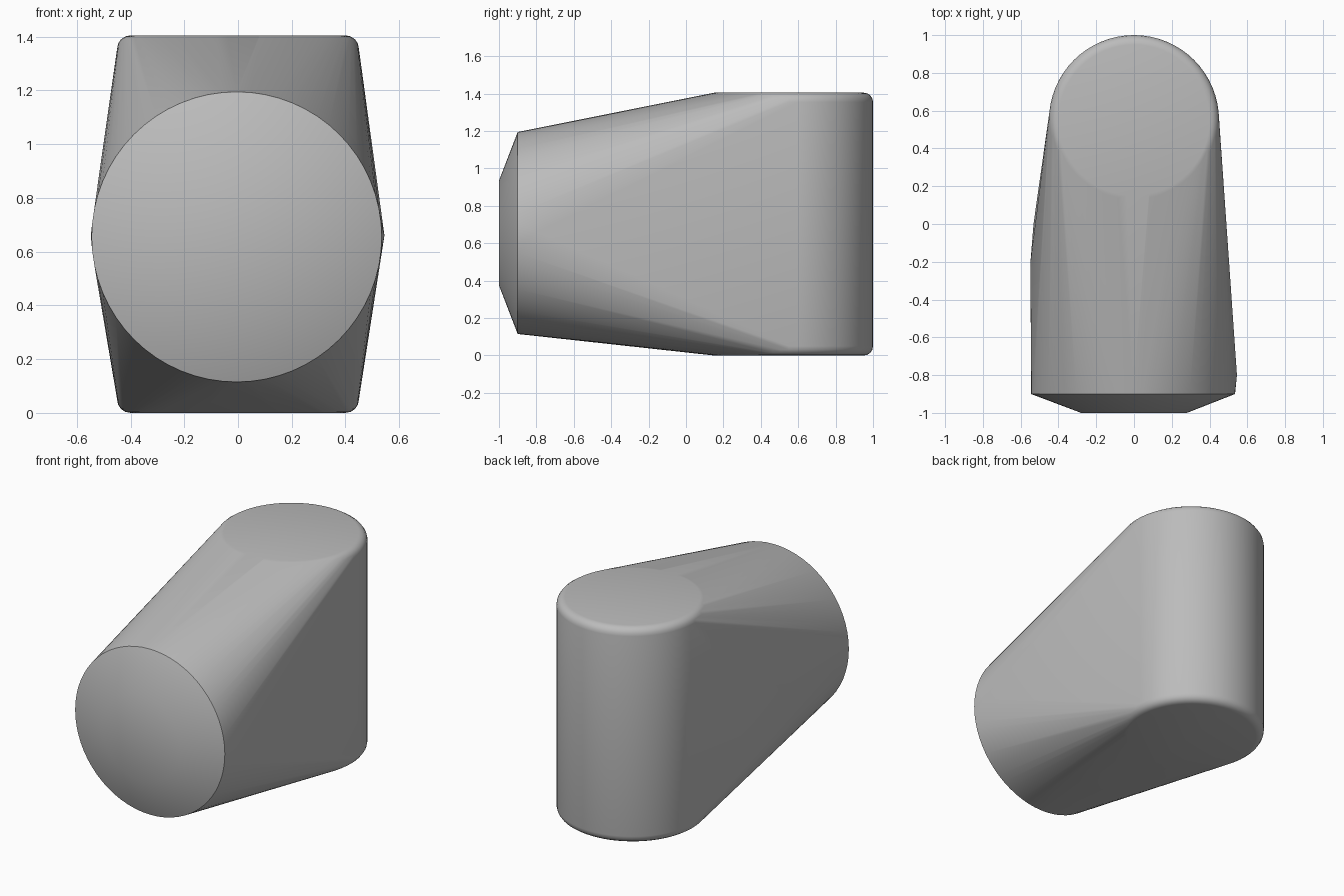
import bpy, bmesh
from math import cos, sin, pi, radians

cube = bpy.data.objects.get("Cube")
if cube:
    bpy.data.objects.remove(cube)

grey = bpy.data.materials.new("plain_grey")
grey.use_nodes = True
colour = (0.5, 0.5, 0.5, 1)
grey.diffuse_color = colour
grey.node_tree.nodes["Principled BSDF"].inputs["Base Color"].default_value = colour

SIDES = 64
HEIGHT = 1.405
FILLET = 0.05
bm = bmesh.new()


def upright_ring(radius, z):
    for i in range(SIDES):
        a = 2 * pi * i / SIDES
        bm.verts.new((radius * cos(a), 0.55 + radius * sin(a), z))


def facing_ring(radius, y, x=0.0):
    for i in range(SIDES):
        a = 2 * pi * i / SIDES
        bm.verts.new((x + radius * cos(a), y, 0.655 + radius * sin(a)))


# Rounded upright column at the back
for step in range(5):
    a = pi / 2 * step / 4
    radius = 0.45 - FILLET * (1 - cos(a))
    inset = FILLET * (1 - sin(a))
    upright_ring(radius, HEIGHT - inset)
    upright_ring(radius, inset)

# Round front rim and its smaller nose
facing_ring(0.54, -0.9, -0.005)
facing_ring(0.28, -1.0)

# Slight bulges on the flanks
for point in ((-0.548, -0.2, 0.66), (-0.532, 0, 0.66), (0.545, -0.8, 0.66)):
    bm.verts.new(point)

# Wrap everything in one tight skin
hull = bmesh.ops.convex_hull(bm, input=bm.verts)
spare = {v for v in hull["geom_interior"] + hull["geom_unused"]
         if isinstance(v, bmesh.types.BMVert)}
bmesh.ops.delete(bm, geom=list(spare), context="VERTS")
bmesh.ops.dissolve_limit(bm, angle_limit=radians(0.3), verts=bm.verts, edges=bm.edges)
bmesh.ops.recalc_face_normals(bm, faces=bm.faces)

mesh = bpy.data.meshes.new("tapered_body")
bm.to_mesh(mesh)
bm.free()
mesh.materials.append(grey)
body = bpy.data.objects.new("tapered_body", mesh)
bpy.context.collection.objects.link(body)
bpy.context.view_layer.objects.active = body
body.select_set(True)
bpy.ops.object.shade_smooth_by_angle(angle=radians(35))
